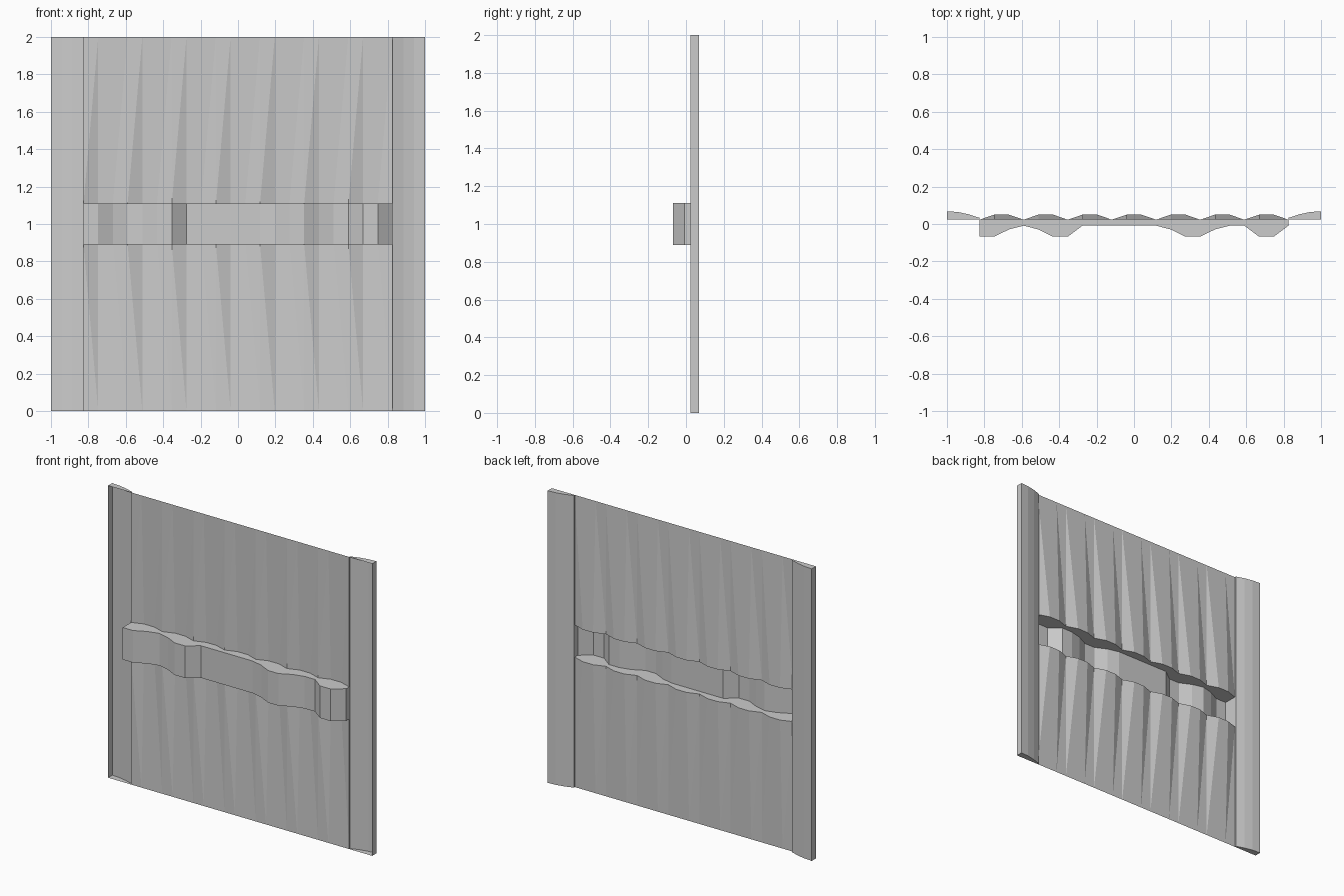
import bpy
import bmesh

if "Cube" in bpy.data.objects:
    bpy.data.objects.remove(bpy.data.objects["Cube"])

grey = bpy.data.materials.new("plain grey")
grey.diffuse_color = (0.6, 0.6, 0.6, 1)
grey.use_nodes = True
grey.node_tree.nodes["Principled BSDF"].inputs["Base Color"].default_value = grey.diffuse_color

HALF = 0.826                      # half width of the pleated sheet
N = 21                            # columns across the sheet
Y0, Y_PLEAT, Y_BACK = 0.023, 0.050, 0.068
Z_LOW, Z_HIGH, TOP = 0.89, 1.11, 2.0
xs = [-HALF + 2 * HALF * k / N for k in range(N + 1)]


def make_object(name, build):
    bm = bmesh.new()
    build(bm)
    bmesh.ops.remove_doubles(bm, verts=bm.verts, dist=1e-5)
    mesh = bpy.data.meshes.new(name)
    bm.to_mesh(mesh)
    bm.free()
    mesh.materials.append(grey)
    obj = bpy.data.objects.new(name, mesh)
    bpy.context.collection.objects.link(obj)
    return obj


def face(bm, *points):
    return bm.faces.new([bm.verts.new(p) for p in points])


# Pleats: flat at the outer edge, every third column stays forward at the band
pleat = [Y0 if k % 3 == 0 else Y_PLEAT for k in range(N + 1)]


def pleated_sheet(z_mid, z_edge):
    def build(bm):
        for k in range(N):
            a = (xs[k], pleat[k], z_mid)
            b = (xs[k + 1], pleat[k + 1], z_mid)
            c = (xs[k + 1], Y0, z_edge)
            d = (xs[k], Y0, z_edge)
            tris = [(a, b, c), (a, c, d)]
            for t in tris:
                face(bm, *(t if z_edge > z_mid else t[::-1]))
    return build


make_object("upper_sheet", pleated_sheet(Z_HIGH, TOP))
make_object("lower_sheet", pleated_sheet(Z_LOW, 0.0))

# Band: hollow wavy rail, open at the back (f = forward, m = middle, b = back)
depth = {"f": -0.068, "m": -0.029, "b": -0.009}
wave = [depth[c] for c in "ffmbmffbbbbbbmffmbbffb"]


def band(bm):
    for k in range(N):
        x0, x1, f0, f1 = xs[k], xs[k + 1], wave[k], wave[k + 1]
        face(bm, (x0, f0, Z_LOW), (x1, f1, Z_LOW), (x1, f1, Z_HIGH), (x0, f0, Z_HIGH))
        face(bm, (x0, f0, Z_HIGH), (x1, f1, Z_HIGH),
             (x1, pleat[k + 1], Z_HIGH), (x0, pleat[k], Z_HIGH))
        face(bm, (x0, pleat[k], Z_LOW), (x1, pleat[k + 1], Z_LOW),
             (x1, f1, Z_LOW), (x0, f0, Z_LOW))
    # end walls
    face(bm, (xs[0], Y0, Z_LOW), (xs[0], wave[0], Z_LOW),
         (xs[0], wave[0], Z_HIGH), (xs[0], Y0, Z_HIGH))
    face(bm, (xs[N], wave[N], Z_LOW), (xs[N], Y0, Z_LOW),
         (xs[N], Y0, Z_HIGH), (xs[N], wave[N], Z_HIGH))


make_object("wavy_band", band)

# Side panels: shallow troughs with a curved back, open at the front
trough = [(HALF, Y0), (HALF, 0.033), (0.884, 0.052), (0.942, 0.064),
          (1.0, Y_BACK), (1.0, Y0)]


def side_panel(s):
    def build(bm):
        for (x0, y0), (x1, y1) in zip(trough, trough[1:]):
            p = [(s * x0, y0, 0), (s * x1, y1, 0), (s * x1, y1, TOP), (s * x0, y0, TOP)]
            face(bm, *(p if s > 0 else p[::-1]))
        # end caps
        for z in (0.0, TOP):
            p = [(s * x, y, z) for x, y in trough]
            face(bm, *(p if (s > 0) == (z == 0) else p[::-1]))
    return build


make_object("left_panel", side_panel(-1))
make_object("right_panel", side_panel(1))
